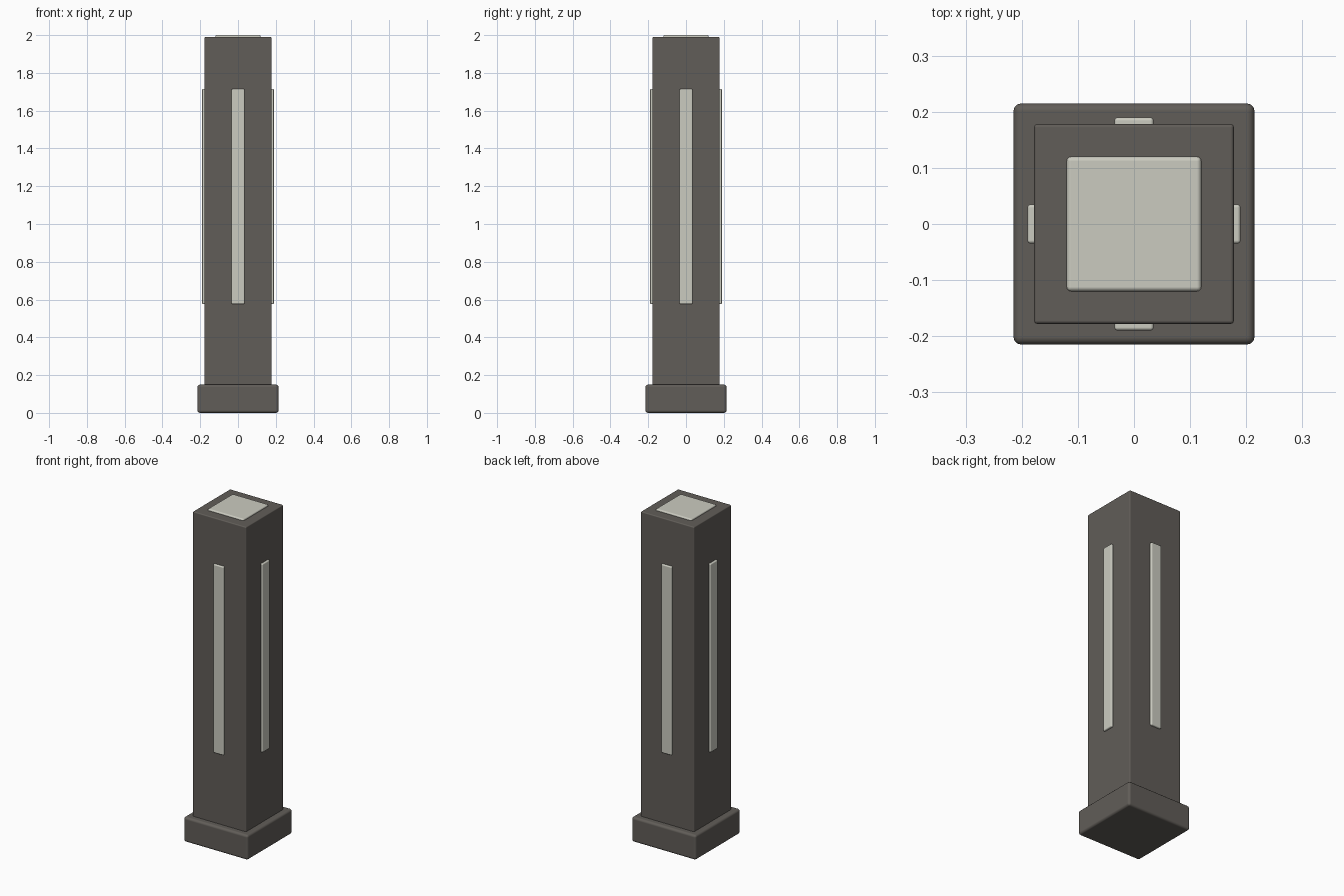
import bpy
import math
from mathutils import Matrix

cube = bpy.data.objects.get("Cube")
if cube:
    bpy.data.objects.remove(cube, do_unlink=True)


def material(name, rgb):
    mat = bpy.data.materials.new(name)
    mat.use_nodes = True
    colour = (*rgb, 1)
    mat.diffuse_color = colour
    mat.node_tree.nodes["Principled BSDF"].inputs["Base Color"].default_value = colour
    return mat


stone = material("dark warm grey", (0.12, 0.11, 0.098))
glow = material("pale ivory", (0.6, 0.6, 0.53))


def box(name, low, high, mat, bevel, angle=0):
    """Rounded box between two corners, turned about the z axis."""
    size = [h - l for l, h in zip(low, high)]
    centre = [(h + l) / 2 for l, h in zip(low, high)]
    bpy.ops.mesh.primitive_cube_add(size=1)
    obj = bpy.context.object
    obj.name = obj.data.name = name
    obj.data.transform(Matrix.Rotation(angle, 4, "Z")
                       @ Matrix.Translation(centre) @ Matrix.Diagonal((*size, 1)))
    obj.data.materials.append(mat)
    bpy.ops.object.shade_smooth_by_angle(angle=math.radians(35))
    mod = obj.modifiers.new("rounded edges", "BEVEL")
    mod.width = bevel
    mod.segments = 3
    mod.harden_normals = True
    return obj


# Plinth and square shaft
box("base_plinth", (-0.215, -0.215, 0), (0.215, 0.215, 0.15), stone, 0.014)
box("shaft", (-0.178, -0.178, 0.14), (0.178, 0.178, 1.99), stone, 0.006)

# Pale panel on the top
box("top_panel", (-0.12, -0.12, 1.97), (0.12, 0.12, 2), glow, 0.008)

# One vertical light strip on each side
for i, side in enumerate(("front", "left", "back", "right")):
    box(side + "_light_strip", (-0.035, -0.19, 0.576), (0.035, -0.165, 1.715),
        glow, 0.006, i * math.pi / 2)
